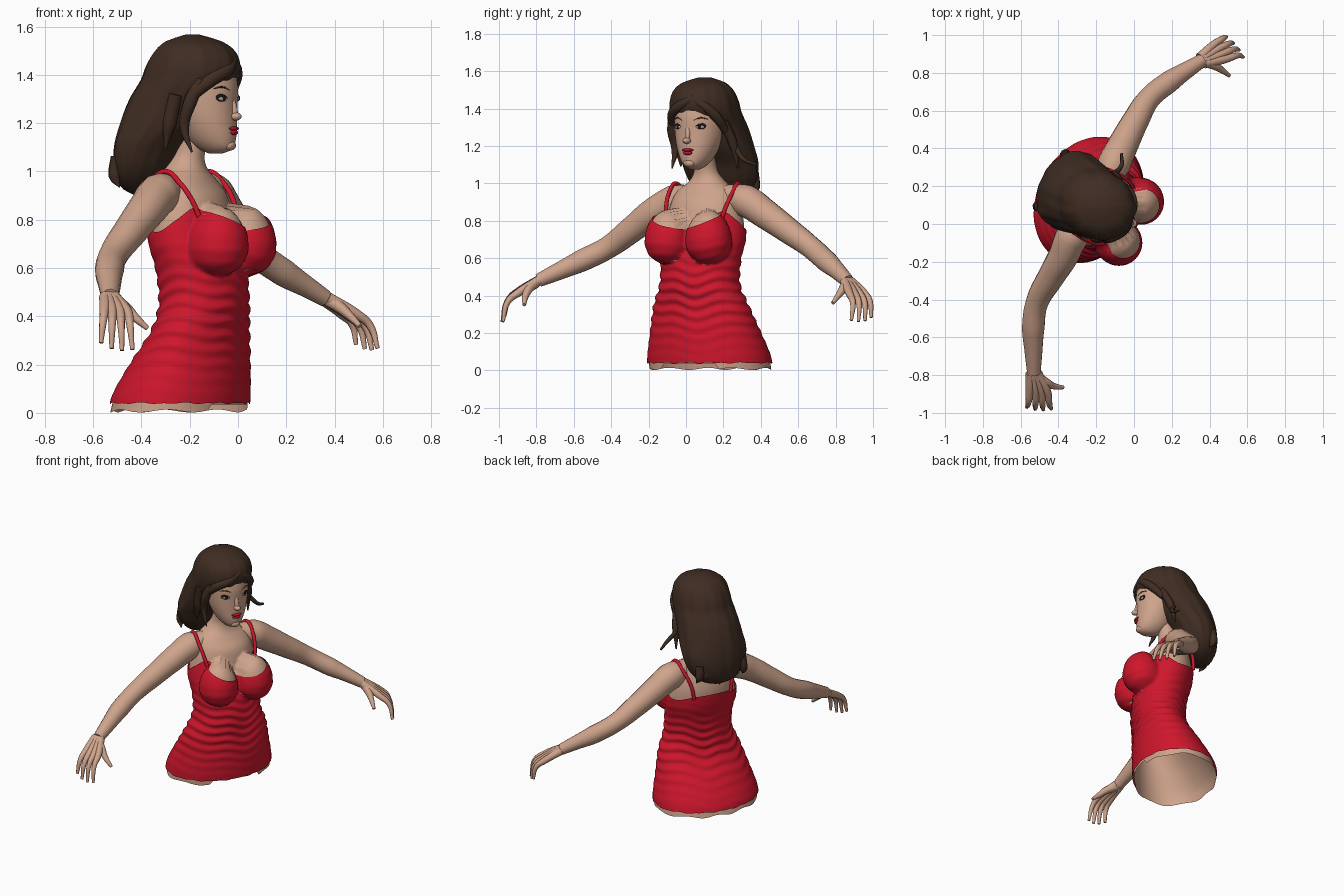
import bpy, bmesh, math
from math import sin, cos, pi, sqrt, radians
from mathutils import Matrix, Vector

if "Cube" in bpy.data.objects:
    bpy.data.objects.remove(bpy.data.objects["Cube"])


def material(name, rgb):
    m = bpy.data.materials.new(name)
    m.use_nodes = True
    m.diffuse_color = (*rgb, 1)
    bsdf = next(n for n in m.node_tree.nodes if n.type == 'BSDF_PRINCIPLED')
    bsdf.inputs["Base Color"].default_value = (*rgb, 1)
    bsdf.inputs["Roughness"].default_value = 0.7
    return m


SKIN = material("skin", (0.62, 0.37, 0.26))
RED = material("red fabric", (0.62, 0.008, 0.025))
HAIR = material("brown hair", (0.05, 0.026, 0.016))
LIPS = material("lip red", (0.55, 0.005, 0.025))
DARK = material("eye dark", (0.012, 0.008, 0.007))
WHITE = material("eye white", (0.45, 0.42, 0.4))

# Body frame: local x is forward, local y is the figure's left
BODY = Matrix.Translation((-0.18, 0.095, 0)) @ Matrix.Rotation(radians(-28), 4, 'Z')
WORLD = Matrix.Identity(4)


def finish(name, mesh, mat, frame):
    mesh.materials.clear()
    mesh.materials.append(mat)
    mesh.shade_smooth()
    ob = bpy.data.objects.new(name, mesh)
    bpy.context.collection.objects.link(ob)
    ob.matrix_world = frame
    return ob


def sample(table, z):
    """Smooth interpolation of rows (z, values...) with Hermite slopes."""
    z = min(max(z, table[0][0]), table[-1][0])
    i = 0
    while i < len(table) - 2 and z > table[i + 1][0]:
        i += 1
    p, q = table[i], table[i + 1]
    before, after = table[max(i - 1, 0)], table[min(i + 2, len(table) - 1)]
    h = q[0] - p[0]
    t = (z - p[0]) / h
    out = []
    for k in range(1, len(p)):
        m0 = (q[k] - before[k]) / (q[0] - before[0]) * h
        m1 = (after[k] - p[k]) / (after[0] - p[0]) * h
        d = q[k] - p[k]
        out.append(p[k] + t * (m0 + t * (3 * d - 2 * m0 - m1 + t * (m0 + m1 - 2 * d))))
    return out


def loft(name, point, rows, segs, mat, caps=True):
    """Closed rings from point(angle, t), stacked from t = 0 to 1."""
    bm = bmesh.new()
    rings = [[bm.verts.new(point(2 * pi * j / segs - pi, i / rows)) for j in range(segs)]
             for i in range(rows + 1)]
    for lo, hi in zip(rings, rings[1:]):
        for j in range(segs):
            k = (j + 1) % segs
            bm.faces.new((lo[j], lo[k], hi[k], hi[j]))
    if caps:
        bm.faces.new(rings[0][::-1])
        bm.faces.new(rings[-1])
    mesh = bpy.data.meshes.new(name)
    bm.to_mesh(mesh)
    bm.free()
    return finish(name, mesh, mat, BODY)


def tube(name, points, mat, frame=BODY, sides=3):
    """Rounded limb through points (x, y, z, radius)."""
    cu = bpy.data.curves.new(name, 'CURVE')
    cu.dimensions = '3D'
    cu.bevel_depth = 1
    cu.bevel_resolution = sides
    cu.resolution_u = 6
    cu.use_fill_caps = True
    sp = cu.splines.new('BEZIER')
    sp.bezier_points.add(len(points) - 1)
    for bp, (x, y, z, r) in zip(sp.bezier_points, points):
        bp.co = (x, y, z)
        bp.radius = r
        bp.handle_left_type = bp.handle_right_type = 'AUTO'
    tmp = bpy.data.objects.new("tmp", cu)
    bpy.context.collection.objects.link(tmp)
    deps = bpy.context.evaluated_depsgraph_get()
    mesh = bpy.data.meshes.new_from_object(tmp.evaluated_get(deps))
    bpy.data.objects.remove(tmp)
    mesh.name = name
    return finish(name, mesh, mat, frame)


def ellipsoid(name, centre, size, mat, yaw=0, pitch=0):
    bm = bmesh.new()
    bmesh.ops.create_uvsphere(bm, u_segments=20, v_segments=12, radius=1)
    bm.transform(Matrix.Translation(centre) @ Matrix.Rotation(yaw, 4, 'Z')
                 @ Matrix.Rotation(pitch, 4, 'Y') @ Matrix.Diagonal((*size, 1)))
    mesh = bpy.data.meshes.new(name)
    bm.to_mesh(mesh)
    bm.free()
    return finish(name, mesh, mat, BODY)


# Torso and dress share one outline: (height, forward offset, half depth, half width)
TORSO = [(0, -.075, .272, .35), (.08, -.06, .263, .343), (.2, -.022, .227, .311),
         (.35, .029, .175, .268), (.46, .044, .172, .222), (.6, .03, .175, .222),
         (.7, 0, .172, .235), (.8, -.015, .167, .225), (.9, -.02, .148, .2),
         (.96, -.033, .118, .175), (1.01, -.04, .094, .11), (1.06, -.028, .074, .074),
         (1.15, 0, .068, .065), (1.22, .015, .068, .065)]


def body_point(a, z, grow=0):
    u, depth, width = sample(TORSO, z)
    r = 1 / sqrt((cos(a) / depth) ** 2 + (sin(a) / width) ** 2)
    dz = z - .69
    k = 1 - (dz / (.17 if dz > 0 else .122)) ** 2
    if k > 0:
        cx, cy = .178 - u, .122
        along = cx * cos(a) + cy * abs(sin(a))
        disc = .0148 * k - (cx * cx + cy * cy - along * along)
        if disc > 0:
            bust = along + sqrt(disc)
            r = (r ** 10 + bust ** 10) ** .1
    r += grow
    return u + r * cos(a), r * sin(a), z


NECKLINE = [(0, .75), (20, .775), (40, .82), (58, .85), (78, .80), (100, .75), (140, .78), (180, .79)]


def dress_point(a, t):
    top = sample(NECKLINE, abs(math.degrees(a)))[0]
    hem = .04 + .004 * sin(17 * a) * sin(5 * a)
    z = hem + t * (top - hem)
    fold = math.exp(-((z - .4) / .2) ** 2)
    wave = sin(105 * z + 2 * sin(2 * a + 1) + 1.2 * sin(5 * a))
    return body_point(a, z, .003 + .006 * fold * wave)


def skin_point(a, t):
    low = .035 if abs(a) < .6 else .008 + .006 * sin(9 * a)
    return body_point(a, low + t * (1.21 - low), -.008)


loft("body", skin_point, 90, 96, SKIN, caps=False)
loft("dress", dress_point, 90, 128, RED, caps=False)

# Shoulder straps
for side, s in (("left", 1), ("right", -1)):
    tube(side + "_strap", [(u, s * v, z, .011) for u, v, z in (
        (.115, .165, .8), (.085, .182, .88), (.03, .192, .955), (-.035, .19, 1.0),
        (-.1, .18, .96), (-.155, .145, .86), (-.165, .13, .77))], RED)

# Arms, from inside the shoulder to the wrist
tube("right_arm", [(-.26, .02, .935, .06), (-.325, -.06, .905, .088), (-.375, -.17, .845, .08),
                   (-.44, -.28, .76, .071), (-.515, -.42, .655, .06), (-.533, -.55, .59, .06),
                   (-.532, -.68, .53, .047), (-.53, -.79, .48, .036)], SKIN, WORLD, 6)
tube("left_arm", [(-.15, .21, .935, .06), (-.105, .32, .905, .088), (-.055, .425, .835, .08),
                  (.01, .55, .745, .07), (.08, .665, .66, .06), (.19, .755, .58, .058),
                  (.28, .815, .525, .045), (.36, .865, .475, .036)], SKIN, WORLD, 6)


# Hands: finger bones fan out from the wrist and together form the palm
def hand(side, wrist, knuckle, across, mid, tip, thumb):
    wrist, knuckle, across, mid, tip = map(Vector, (wrist, knuckle, across, mid, tip))
    for name, k, reach in (("little", -1.5, .85), ("ring", -.5, .97), ("middle", .5, 1), ("index", 1.5, .95)):
        base = knuckle + across * k
        path = [(*(wrist + across * k * .4), .026), (*base, .021),
                (*(base + mid * reach + across * k * .15), .016),
                (*(base + tip * reach + across * k * .35), .009)]
        tube(f"{side}_{name}_finger", path, SKIN, WORLD)
    tube(side + "_thumb", thumb, SKIN, WORLD)


hand("right", (-.53, -.79, .48), (-.505, -.895, .42), (.032, 0, -.003), (.002, -.06, -.05), (.003, -.088, -.16),
     [(-.52, -.8, .47, .028), (-.465, -.84, .435, .024), (-.42, -.86, .39, .017), (-.375, -.865, .35, .01)])
hand("left", (.36, .865, .475), (.46, .915, .41), (.02, -.027, 0), (.055, .025, -.05), (.082, .025, -.15),
     [(.37, .86, .47, .028), (.425, .84, .435, .024), (.465, .815, .4, .017), (.505, .785, .36, .01)])

# Head
HEAD = [(1.075, .1, .03, .025), (1.09, .1, .07, .05), (1.13, .082, .102, .083), (1.2, .062, .124, .114),
        (1.28, .042, .144, .133), (1.36, .03, .157, .138), (1.44, .015, .15, .13),
        (1.51, 0, .1, .09), (1.54, 0, .02, .02)]


def ring_point(table, a, t, wave=0):
    z = table[0][0] + t * (table[-1][0] - table[0][0])
    u, depth, width = sample(table, z)
    w = 1 + wave * (sin(9 * a + 7 * z) + .6 * sin(17 * a - 5 * z))
    return u + depth * w * cos(a), width * w * sin(a), z


loft("head", lambda a, t: ring_point(HEAD, a, t), 40, 48, SKIN)

# Face
ellipsoid("nose_bridge", (.182, 0, 1.265), (.016, .015, .055), SKIN, pitch=-.25)
ellipsoid("nose_tip", (.193, 0, 1.228), (.026, .021, .017), SKIN)
ellipsoid("chin", (.165, 0, 1.108), (.024, .032, .022), SKIN)
ellipsoid("upper_lip", (.183, 0, 1.178), (.019, .034, .009), LIPS)
ellipsoid("lower_lip", (.182, 0, 1.162), (.018, .027, .011), LIPS)
for side, s in (("left", 1), ("right", -1)):
    out = s * .42
    ellipsoid(side + "_eye_rim", (.164, s * .066, 1.306), (.008, .031, .017), DARK, out)
    ellipsoid(side + "_eye", (.165, s * .066, 1.302), (.010, .025, .010), WHITE, out)
    ellipsoid(side + "_iris", (.169, s * .064, 1.304), (.010, .011, .012), DARK, out)
    tube(side + "_brow", [(.181, s * .035, 1.338, .003), (.166, s * .07, 1.35, .004),
                          (.142, s * .1, 1.343, .002)], HAIR)

# Hair: one swept-back mass with locks
MASS = [(.9, -.25, .02, .04), (.93, -.24, .075, .12), (1.0, -.22, .12, .185), (1.1, -.19, .15, .215),
        (1.2, -.135, .185, .208), (1.3, -.085, .195, .195), (1.38, -.025, .205, .185),
        (1.44, -.008, .198, .178), (1.5, 0, .167, .155), (1.54, -.005, .115, .11), (1.567, -.01, .03, .03)]
loft("hair_mass", lambda a, t: ring_point(MASS, a, t, .012), 50, 80, HAIR)

LOCKS = {
    "fringe_right": [(.165, .03, 1.46, .02), (.172, -.04, 1.42, .028), (.13, -.115, 1.375, .03), (.06, -.158, 1.3, .02)],
    "fringe_left": [(.165, .0, 1.46, .02), (.155, .075, 1.42, .026), (.11, .13, 1.36, .028), (.04, .155, 1.28, .02)],
    "side_lock_right": [(.1, -.13, 1.38, .025), (.06, -.158, 1.28, .028), (.035, -.155, 1.18, .02), (.07, -.155, 1.08, .004)],
    "back_lock_right": [(.0, -.165, 1.32, .03), (-.03, -.165, 1.2, .03), (-.05, -.165, 1.09, .004)],
    "side_lock_left": [(.05, .145, 1.33, .025), (.0, .175, 1.22, .026), (-.03, .19, 1.08, .004)],
    "stray_lock_left": [(-.02, .18, 1.2, .015), (.0, .24, 1.13, .012), (-.03, .3, 1.1, .007)],
}
for name, path in LOCKS.items():
    tube(name, path, HAIR)
for i in range(7):
    v = (i - 3) * .05
    tube(f"hair_tip_{i + 1}", [(-.28, v, 1.06, .03), (-.29, v * 1.05, .98, .026),
                               (-.265, v * 1.1, .89 + .008 * (i % 3) + abs(v) * .3, .003)], HAIR)
